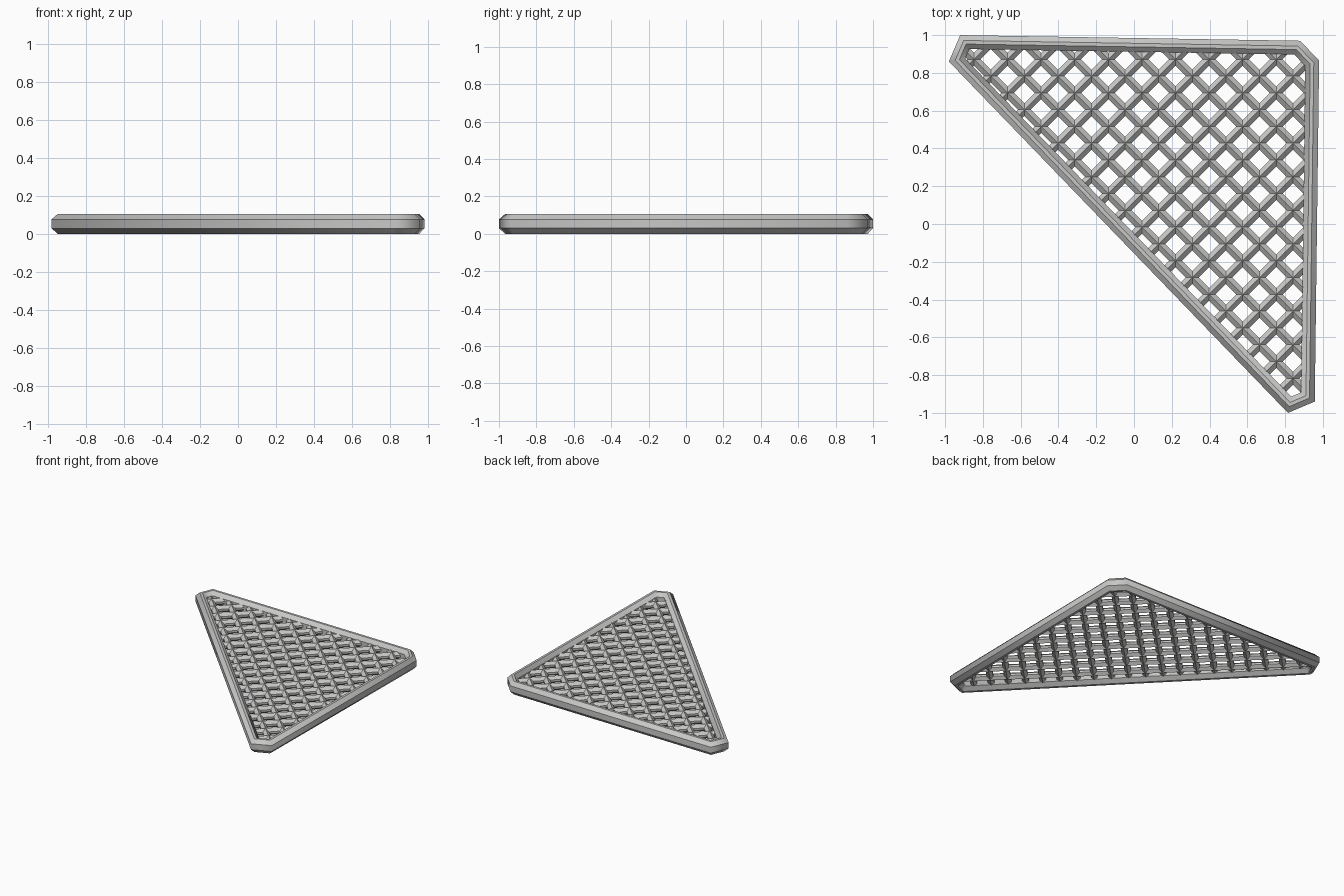
import bpy, bmesh
from mathutils import Vector

cube = bpy.data.objects.get("Cube")
if cube:
    bpy.data.objects.remove(cube, do_unlink=True)

grey = bpy.data.materials.new("light_grey")
grey.use_nodes = True
colour = (0.57, 0.57, 0.565, 1)
grey.diffuse_color = colour
grey.node_tree.nodes["Principled BSDF"].inputs["Base Color"].default_value = colour

# Outline of the clipped triangle, clockwise from above
OUTLINE = [Vector(p) for p in ((-0.92, 1.0), (0.88, 0.97), (0.98, 0.865),
                               (0.957, -0.94), (0.815, -1.0), (-0.98, 0.86))]
MID_Z = 0.053


def inset(points, d):
    """Move every edge of a clockwise convex outline inwards by d."""
    result = []
    for i, p in enumerate(points):
        a = (p - points[i - 1]).normalized()
        b = (points[(i + 1) % len(points)] - p).normalized()
        na, nb = Vector((a.y, -a.x)), Vector((b.y, -b.x))
        result.append(p + (na + nb) * d / (1 + na.dot(nb)))
    return result


def bridge(bm, ring_a, ring_b):
    n = len(ring_a)
    for i in range(n):
        j = (i + 1) % n
        bm.faces.new((ring_a[i], ring_a[j], ring_b[j], ring_b[i]))


def finish(bm, name):
    bmesh.ops.recalc_face_normals(bm, faces=bm.faces)
    mesh = bpy.data.meshes.new(name)
    bm.to_mesh(mesh)
    bm.free()
    mesh.materials.append(grey)
    obj = bpy.data.objects.new(name, mesh)
    bpy.context.collection.objects.link(obj)


# Frame: chamfered section carried around the outline
section = [(0, 0.03), (0, 0.077), (0.028, 0.106), (0.047, 0.106),
           (0.073, 0.077), (0.073, 0.03), (0.047, 0), (0.028, 0)]
bm = bmesh.new()
rings = [[bm.verts.new((p.x, p.y, z)) for p in inset(OUTLINE, d)] for d, z in section]
for i, ring in enumerate(rings):
    bridge(bm, rings[i - 1], ring)
# Corners shade smoothly, the long chamfer edges stay crisp
for face in bm.faces:
    face.smooth = True
for ring in rings:
    for i, vert in enumerate(ring):
        bm.edges.get((ring[i - 1], vert)).smooth = False
finish(bm, "outer_frame")


# Lattice: ridged bars in two diagonal directions, ending inside the frame
CLIP = inset(OUTLINE, 0.045)
BAR = [(0, 0.028), (0.024, 0.008), (0.024, -0.008),
       (0, -0.028), (-0.024, -0.008), (-0.024, 0.008)]


def clip_line(origin, direction):
    low, high = -4.0, 4.0
    for i, p in enumerate(CLIP):
        e = CLIP[(i + 1) % len(CLIP)] - p
        normal = Vector((e.y, -e.x))
        rate, room = normal.dot(direction), normal.dot(origin - p)
        if abs(rate) < 1e-9:
            if room < 0:
                return None
        elif rate > 0:
            low = max(low, -room / rate)
        else:
            high = min(high, -room / rate)
    return (low, high) if high - low > 0.03 else None


def lattice(name, direction, node, pitch):
    side = Vector((direction.y, -direction.x))
    bm = bmesh.new()
    for k in range(-25, 26):
        origin = node + side * pitch * k
        span = clip_line(origin, direction)
        if not span:
            continue
        ends = []
        for t in span:
            c = origin + direction * t
            ends.append([bm.verts.new((c.x + side.x * u, c.y + side.y * u, MID_Z + v))
                         for u, v in BAR])
        bridge(bm, *ends)
        for ring in ends:
            bm.faces.new(ring)
    finish(bm, name)


node = Vector((0.842, -0.817))
pitch = 0.1778 / 2 ** 0.5
lattice("rising_bars", Vector((1, 1)).normalized(), node, pitch)
lattice("falling_bars", Vector((1, -1)).normalized(), node, pitch)
